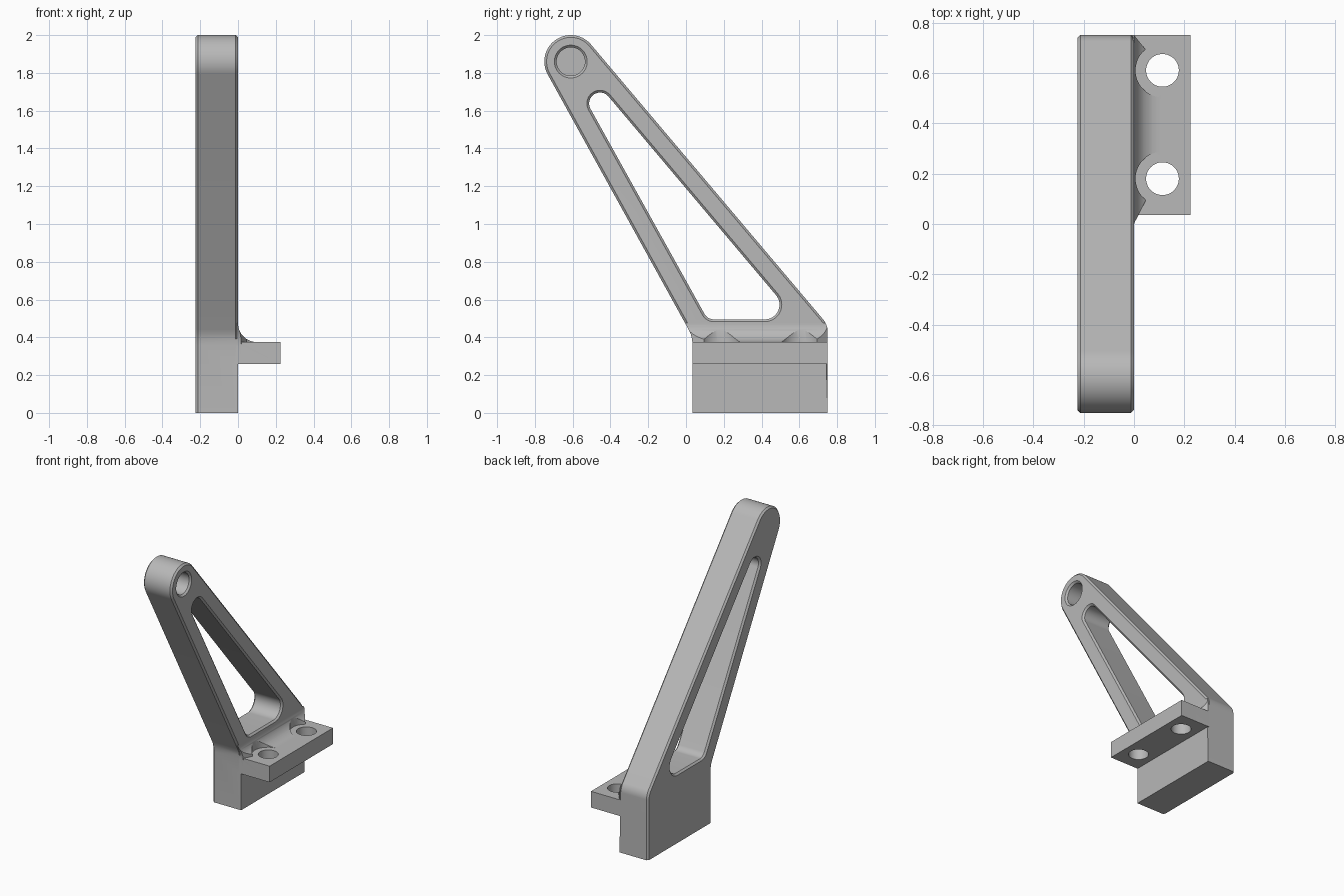
import bpy, bmesh, math
from mathutils import Matrix

cube = bpy.data.objects.get("Cube")
if cube:
    bpy.data.objects.remove(cube)

GREY = (0.48, 0.48, 0.48, 1)
metal = bpy.data.materials.new("plain_grey")
metal.use_nodes = True
metal.diffuse_color = GREY
metal.node_tree.nodes["Principled BSDF"].inputs["Base Color"].default_value = GREY

CHAMFER = 0.012
WIDTH = 0.225


def arc(cy, cz, r, start, end, steps=16):
    angles = [math.radians(start + (end - start) * i / steps) for i in range(steps + 1)]
    return [(cy + r * math.cos(a), cz + r * math.sin(a)) for a in angles]


def finish(name, bm):
    bmesh.ops.recalc_face_normals(bm, faces=bm.faces)
    mesh = bpy.data.meshes.new(name)
    bm.to_mesh(mesh)
    bm.free()
    mesh.materials.append(metal)
    obj = bpy.data.objects.new(name, mesh)
    bpy.context.collection.objects.link(obj)
    return obj


def loft(name, rings, bevel=False):
    """Skin equal-length rings of 3D points and cap both ends."""
    bm = bmesh.new()
    loops = [[bm.verts.new(p) for p in ring] for ring in rings]
    n = len(loops[0])
    for a, b in zip(loops, loops[1:]):
        for i in range(n):
            j = (i + 1) % n
            bm.faces.new((a[i], a[j], b[j], b[i]))
    bm.faces.new(loops[0])
    bm.faces.new(loops[-1])
    if bevel:
        bmesh.ops.recalc_face_normals(bm, faces=bm.faces)
        edges = []
        for e in bm.edges:
            p, q = (v.co for v in e.verts)
            if abs(p.x - q.x) > 1e-4:
                continue
            outer_side = p.x < -0.1 and max(p.z, q.z) > 0.001
            flange_side = p.x > -0.1 and min(p.z, q.z) > 0.35
            if outer_side or flange_side:
                edges.append(e)
        bmesh.ops.bevel(bm, geom=edges, offset=CHAMFER, segments=1, affect='EDGES')
    return finish(name, bm)


def ring_at(x, outline):
    return [(x, y, z) for y, z in outline]


def cylinder(name, x, y, z0, z1, r):
    bm = bmesh.new()
    bmesh.ops.create_cone(bm, cap_ends=True, segments=48, radius1=r, radius2=r, depth=z1 - z0,
                          matrix=Matrix.Translation((x, y, (z0 + z1) / 2)))
    return finish(name, bm)


def combine(target, tool, operation):
    mod = target.modifiers.new(operation.lower(), 'BOOLEAN')
    mod.operation, mod.solver, mod.object = operation, 'EXACT', tool
    bpy.context.view_layer.objects.active = target
    bpy.ops.object.modifier_apply(modifier=mod.name)
    bpy.data.objects.remove(tool)


# Arm and base block: one side outline extruded across the width
outline = [(0.035, 0), (0.75, 0)]
outline += arc(0.65, 0.43, 0.1, 0, 40.5)
outline += arc(-0.61, 1.86, 0.14, 40.5, 209, 40)
outline += [(0.013, 0.443), (0.025, 0.417), (0.032, 0.39), (0.035, 0.36)]
bracket = loft("support_bracket", [ring_at(-WIDTH, outline), ring_at(0, outline)], bevel=True)


# Triangular window with chamfered rims
def window(shrink):
    return (arc(-0.455, 1.638, 0.07 - shrink, 40.5, 209)
            + arc(0.148, 0.553, 0.07 - shrink, 209, 270)
            + arc(0.417, 0.573, 0.09 - shrink, 270, 400.5))


stations = [(-WIDTH - CHAMFER, -CHAMFER), (-WIDTH + CHAMFER, CHAMFER),
            (-CHAMFER, CHAMFER), (CHAMFER, -CHAMFER)]
# Rims are full size exactly at the two faces
combine(bracket, loft("window_cutter", [ring_at(x, window(s)) for x, s in stations]), 'DIFFERENCE')

# Blind pivot hole with chamfered mouth
hole = [(-0.17, 0.075), (-CHAMFER, 0.075), (CHAMFER, 0.099)]
combine(bracket, loft("pivot_cutter", [ring_at(x, arc(-0.61, 1.86, r, 0, 352.5, 47))
                                       for x, r in hole]), 'DIFFERENCE')

# Curved fillet with slanted ends, trimmed to the side outline
section = [(-0.005, 0.3), (0.1, 0.3)] + arc(0.1, 0.475, 0.1, 270, 180) + [(-0.005, 0.475)]
fillet = loft("fillet", [[(x, 2 * x, z) for x, z in section],
                         [(x, 0.75 - 1.25 * x, z) for x, z in section]])
combine(fillet, loft("fillet_trim", [ring_at(-0.1, outline), ring_at(0.3, outline)]), 'INTERSECT')

# Flange with two bolt holes; round clearances cut into the fillet
flange_side = [(0.035, 0.26), (0.75, 0.26), (0.75, 0.375), (0.035, 0.375)]
flange = loft("flange", [ring_at(-0.02, flange_side), ring_at(WIDTH, flange_side)])
bolt_holes = (0.18, 0.61)
for y in bolt_holes:
    combine(fillet, cylinder("clearance_cutter", 0.113, y, 0.37, 0.6, 0.107), 'DIFFERENCE')
combine(flange, fillet, 'UNION')
for y in bolt_holes:
    combine(flange, cylinder("bolt_cutter", 0.113, y, 0.1, 0.6, 0.065), 'DIFFERENCE')
combine(bracket, flange, 'UNION')

# Smooth curves, crisp edges
bpy.ops.object.select_all(action='DESELECT')
bracket.select_set(True)
bpy.context.view_layer.objects.active = bracket
bpy.ops.object.shade_smooth_by_angle(angle=math.radians(25))
